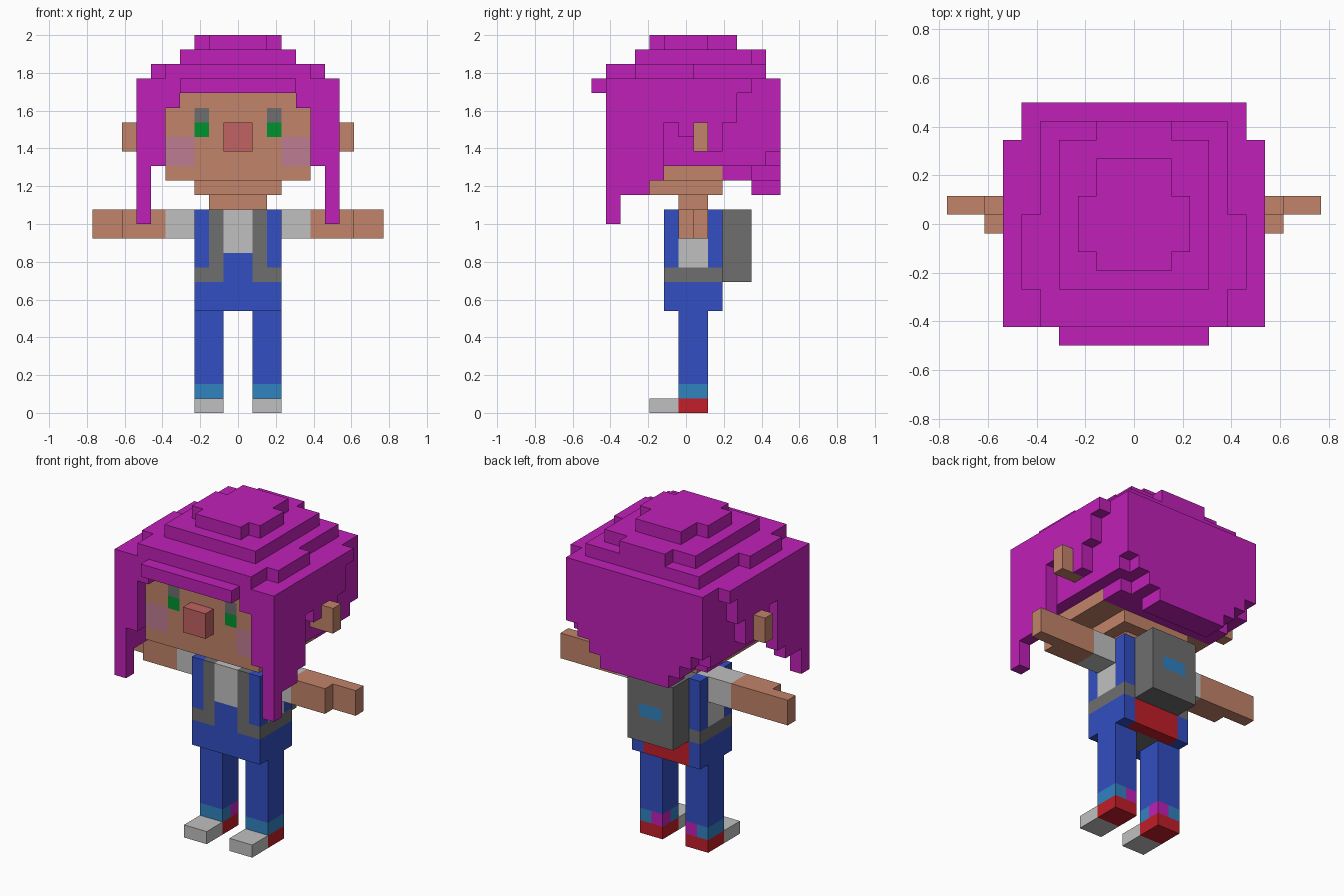
import bpy
import bmesh
from mathutils import Vector

cube = bpy.data.objects.get("Cube")
if cube:
    bpy.data.objects.remove(cube, do_unlink=True)

U = 1 / 13          # size of one block
Y_MID = 6.5         # blocks from the front to the middle


def linear(v):
    v /= 255
    return v / 12.92 if v <= 0.04045 else ((v + 0.055) / 1.055) ** 2.4


PALETTE = {
    "hair magenta": (192, 32, 184),
    "skin": (194, 131, 106),
    "nose rose": (192, 98, 98),
    "cheek pink": (190, 124, 146),
    "eye green": (0, 146, 48),
    "overall blue": (50, 78, 194),
    "light blue": (48, 130, 192),
    "shoe red": (194, 30, 40),
    "grey": (110, 110, 110),
    "white": (192, 192, 192),
}
MATS = {}
for mat_name, rgb in PALETTE.items():
    mat = bpy.data.materials.new(mat_name)
    colour = [linear(c) for c in rgb] + [1]
    mat.use_nodes = True
    mat.diffuse_color = colour
    bsdf = next(n for n in mat.node_tree.nodes if n.type == 'BSDF_PRINCIPLED')
    bsdf.inputs["Base Color"].default_value = colour
    MATS[mat_name] = mat


def cells(box):
    """Blocks inside a box (x0, x1, y0, y1, z0, z1) on the +x half."""
    x0, x1, y0, y1, z0, z1 = box
    return {(x, y, z) for x in range(x0, x1) for y in range(y0, y1) for z in range(z0, z1)}


def mirror(block):
    return (-1 - block[0], block[1], block[2])


def build(name, blocks):
    """Skin a {block: colour} dict with its outer faces only."""
    used = sorted(set(blocks.values()))
    mesh = bpy.data.meshes.new(name)
    for c in used:
        mesh.materials.append(MATS[c])
    bm = bmesh.new()
    for block, c in blocks.items():
        for axis in range(3):
            for step in (0, 1):
                near = list(block)
                near[axis] += 2 * step - 1
                if tuple(near) in blocks:
                    continue
                a, b = (axis + 1) % 3, (axis + 2) % 3
                corners = [(0, 0), (1, 0), (1, 1), (0, 1)]
                verts = []
                for da, db in (corners if step else corners[::-1]):
                    p = Vector(block)
                    p[axis] += step
                    p[a] += da
                    p[b] += db
                    verts.append(bm.verts.new((p.x * U, (p.y - Y_MID) * U, p.z * U)))
                bm.faces.new(verts).material_index = used.index(c)
    bmesh.ops.remove_doubles(bm, verts=bm.verts[:], dist=0.001)
    bmesh.ops.dissolve_limit(bm, angle_limit=0.01, verts=bm.verts[:],
                             edges=bm.edges[:], delimit={'MATERIAL'})
    bm.to_mesh(mesh)
    bm.free()
    bpy.context.collection.objects.link(bpy.data.objects.new(name, mesh))


def part(name, colour, boxes, cut=(), paint=(), paired=False):
    """Join boxes, remove the cut boxes, recolour the painted ones, mirror in x."""
    half = {}
    for box in boxes:
        half.update((c, colour) for c in cells(box))
    for box in cut:
        for c in cells(box):
            half.pop(c, None)
    for paint_colour, box in paint:
        for c in cells(box) & half.keys():
            half[c] = paint_colour
    other = {mirror(c): v for c, v in half.items()}
    if paired:
        build("left_" + name, half)
        build("right_" + name, other)
    else:
        build(name, {**half, **other})


# Legs with cuffs, and two-tone shoes
part("leg", "overall blue", [(1, 3, 6, 8, 1, 7)], paired=True,
     paint=[("light blue", (1, 3, 6, 8, 1, 2)), ("hair magenta", (1, 2, 7, 8, 1, 2))])
part("shoe", "shoe red", [(1, 3, 4, 8, 0, 1)], paired=True,
     paint=[("white", (1, 3, 4, 6, 0, 1))])

# Torso: belt, bib, shirt, straps, armholes, red seat and crotch
part("torso", "overall blue", [(0, 3, 5, 9, 7, 14)], paint=[
    ("grey", (0, 3, 5, 9, 9, 10)),
    ("overall blue", (0, 1, 5, 6, 9, 11)),
    ("white", (0, 1, 5, 6, 11, 14)),
    ("grey", (1, 2, 5, 9, 10, 14)),
    ("white", (2, 3, 6, 8, 10, 14)),
    ("shoe red", (0, 2, 8, 9, 7, 9)),
    ("grey", (0, 1, 6, 8, 7, 8)),
])
part("backpack", "grey", [(0, 2, 9, 11, 9, 14)],
     paint=[("light blue", (0, 1, 10, 11, 11, 12))])

# Arms with white sleeves and narrow hands
part("arm", "skin", [(3, 8, 6, 8, 12, 14), (8, 10, 7, 8, 12, 14)], paired=True,
     paint=[("white", (3, 5, 6, 8, 12, 14))])

# Neck, head with painted eyes and cheeks, nose and ears
part("neck", "skin", [(0, 2, 6, 8, 14, 15)])
part("head", "skin", [(0, 5, 2, 9, 16, 22), (0, 3, 4, 9, 15, 16)], paint=[
    ("cheek pink", (3, 5, 2, 3, 17, 19)),
    ("eye green", (2, 3, 2, 3, 19, 20)),
    ("grey", (2, 3, 2, 3, 20, 21)),
])
part("nose", "nose rose", [(0, 1, 1, 2, 18, 20)])
part("ear", "skin", [(6, 8, 7, 8, 18, 20)], paired=True)

# Hair: side locks as (front, back, bottom) steps around the ear
locks = [(1, 2, 13), (2, 4, 15), (4, 5, 16), (5, 6, 20), (6, 7, 19),
         (7, 8, 20), (8, 9, 18), (9, 10, 20), (10, 11, 22)]
hair = [(6, 7, y0, y1, z, 23) for y0, y1, z in locks]
hair += [
    (0, 6, 1, 13, 17, 23),                              # main mass
    (0, 4, 0, 1, 22, 23),                               # fringe
    (0, 5, 9, 11, 16, 17), (0, 4, 11, 13, 16, 17),      # nape
    (0, 3, 11, 13, 15, 16),
    (0, 5, 1, 12, 23, 24), (5, 6, 3, 7, 23, 24),        # crown tiers
    (0, 4, 3, 11, 24, 25), (0, 2, 11, 12, 24, 25),
    (0, 2, 4, 10, 25, 26), (2, 3, 5, 8, 25, 26),
]
part("hair", "hair magenta", hair, cut=[
    (0, 5, 1, 2, 17, 21), (0, 4, 1, 2, 21, 22),         # face opening
    (0, 5, 2, 9, 16, 22),                               # room for the head
    (5, 6, 12, 13, 17, 18),                             # stepped back corner
])
